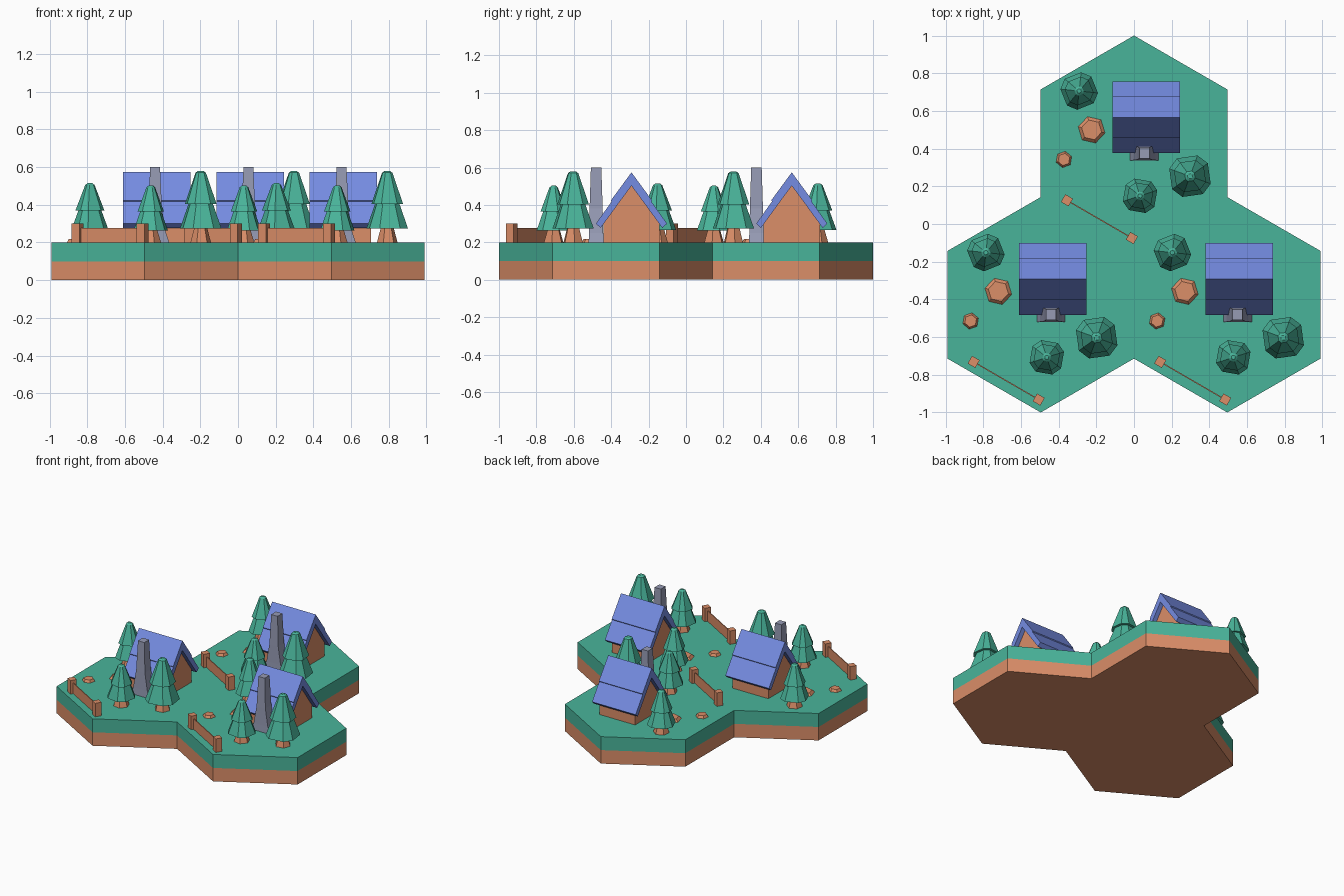
import bpy, bmesh, math
from mathutils import Vector

if "Cube" in bpy.data.objects:
    bpy.data.objects.remove(bpy.data.objects["Cube"])

def material(name, rgb):
    m = bpy.data.materials.new(name)
    lin = [(c / 255 / 12.92) if c < 10 else ((c / 255 + 0.055) / 1.055) ** 2.4 for c in rgb]
    m.diffuse_color = (*lin, 1)
    m.use_nodes = True
    m.node_tree.nodes["Principled BSDF"].inputs["Base Color"].default_value = m.diffuse_color
    return m

GREEN = material("leaf green", (73, 180, 154))
BROWN = material("earth brown", (219, 142, 104))
BLUE = material("roof blue", (117, 140, 226))
GREY = material("stone grey", (150, 155, 180))

R = 4 / 7                     # hexagon circumradius
HALF = R * math.sqrt(3) / 2
TILES = [(0, 0.75 * R), (-HALF, -0.75 * R), (HALF, -0.75 * R)]
G = 0.2                       # ground height

def finish(bm, name, *mats):
    bmesh.ops.recalc_face_normals(bm, faces=bm.faces)
    me = bpy.data.meshes.new(name)
    bm.to_mesh(me)
    bm.free()
    for m in mats:
        me.materials.append(m)
    ob = bpy.data.objects.new(name, me)
    bpy.context.collection.objects.link(ob)
    return ob

def loft(name, rings, mat):
    """Solid skinned through a list of point rings, capped at both ends."""
    bm = bmesh.new()
    vs = [[bm.verts.new(p) for p in ring] for ring in rings]
    n = len(vs[0])
    for a, b in zip(vs, vs[1:]):
        for i in range(n):
            j = (i + 1) % n
            bm.faces.new((a[i], a[j], b[j], b[i]))
    bm.faces.new(vs[0][::-1])
    bm.faces.new(vs[-1])
    return finish(bm, name, mat)

def ring(x, y, z, r, angles):
    return [(x + r * math.cos(math.radians(a)), y + r * math.sin(math.radians(a)), z) for a in angles]

def regular(n, start=0):
    return [start + 360 * i / n for i in range(n)]

def rect(x, y, z, hx, hy):
    return [(x - hx, y - hy, z), (x + hx, y - hy, z), (x + hx, y + hy, z), (x - hx, y + hy, z)]

def prism_x(name, profile, x0, x1, mat):
    return loft(name, [[(x, y, z) for y, z in profile] for x in (x0, x1)], mat)

# ground: three joined hexagons, soil below and grass above
bm = bmesh.new()
for cx, cy in TILES:
    bm.faces.new([bm.verts.new(p) for p in ring(cx, cy, 0, R, regular(6, 90))])
bmesh.ops.remove_doubles(bm, verts=bm.verts, dist=0.001)
top = bm.faces[:]
for _ in range(2):
    geo = bmesh.ops.extrude_face_region(bm, geom=top)["geom"]
    bmesh.ops.translate(bm, verts=[v for v in geo if isinstance(v, bmesh.types.BMVert)], vec=(0, 0, G / 2))
    top = [f for f in geo if isinstance(f, bmesh.types.BMFace)]
for f in bm.faces:
    f.material_index = 1 if f.calc_center_median().z > G / 2 + 0.001 else 0
finish(bm, "ground", BROWN, GREEN)

def tree(x, y, r, low, high, turn):
    # square plan with cut corners
    plan = [turn + 45 + 90 * i + d for i in range(4) for d in (-17, 17)]
    h = high - low
    mid = low + 0.42 * h
    loft("tree_trunk", [ring(x, y, G, 0.055, regular(6, turn)),
                        ring(x, y, low + 0.02, 0.03, regular(6, turn))], BROWN)
    loft("tree_lower_foliage", [ring(x, y, low, r, plan),
                                ring(x, y, mid + 0.03, r * 0.5, plan)], GREEN)
    loft("tree_upper_foliage", [ring(x, y, mid, r * 0.77, plan),
                                ring(x, y, high - 0.01, r * 0.25, plan),
                                ring(x, y, high, r * 0.12, plan)], GREEN)

def house(x, y):
    x0, x1, yr = x - 0.115, x + 0.243, y + 0.137
    # walls with gable ends
    prism_x("house_walls", [(yr - 0.15, G), (yr + 0.15, G), (yr + 0.15, 0.3), (yr, 0.503), (yr - 0.15, 0.3)],
            x0 + 0.032, x1 - 0.032, BROWN)
    # each roof side: a lower board tucked under an upper board
    for s in (-1, 1):
        prism_x("roof_lower_board", [(yr + s * 0.190, 0.300), (yr + s * 0.165, 0.277),
                                     (yr + s * 0.080, 0.393), (yr + s * 0.085, 0.448)], x0, x1, BLUE)
        prism_x("roof_upper_board", [(yr, 0.574), (yr, 0.502), (yr + s * 0.085, 0.387),
                                     (yr + s * 0.110, 0.424)], x0, x1, BLUE)
    # chimney, broad at the foot
    cx, cy = x + 0.055, y - 0.052
    steps = [(G, 0.075, 0.04), (0.25, 0.058, 0.038), (0.38, 0.036, 0.035), (0.6, 0.026, 0.028)]
    loft("chimney", [rect(cx, cy, z, hx, hy) for z, hx, hy in steps], GREY)

def fence(x, y):
    a, b = Vector((x - 0.356, y - 0.303)), Vector((x - 0.011, y - 0.503))
    for p in (a, b):
        loft("fence_post", [ring(p.x, p.y, z, 0.033, regular(4, 15)) for z in (G, 0.3)], BROWN)
    d = (b - a).normalized()
    n = Vector((-d.y, d.x)) * 0.003
    corners = (a - n, b - n, b + n, a + n)
    loft("fence_rail", [[(c.x, c.y, z) for c in corners] for z in (G, 0.277)], BROWN)

def stone(x, y, r, turn):
    # low stepping stone with bevelled rim
    loft("stepping_stone", [ring(x, y, G, r, regular(6, turn)),
                            ring(x, y, G + 0.018, r * 0.75, regular(6, turn))], BROWN)

for cx, cy in TILES:
    house(cx, cy)
    tree(cx - 0.291, cy + 0.277, 0.100, 0.265, 0.515, 22)
    tree(cx + 0.297, cy - 0.175, 0.117, 0.275, 0.580, 8)
    tree(cx + 0.032, cy - 0.279, 0.096, 0.263, 0.503, -10)
    stone(cx - 0.225, cy + 0.071, 0.073, 47)
    stone(cx - 0.372, cy - 0.086, 0.044, 20)
    fence(cx, cy)
